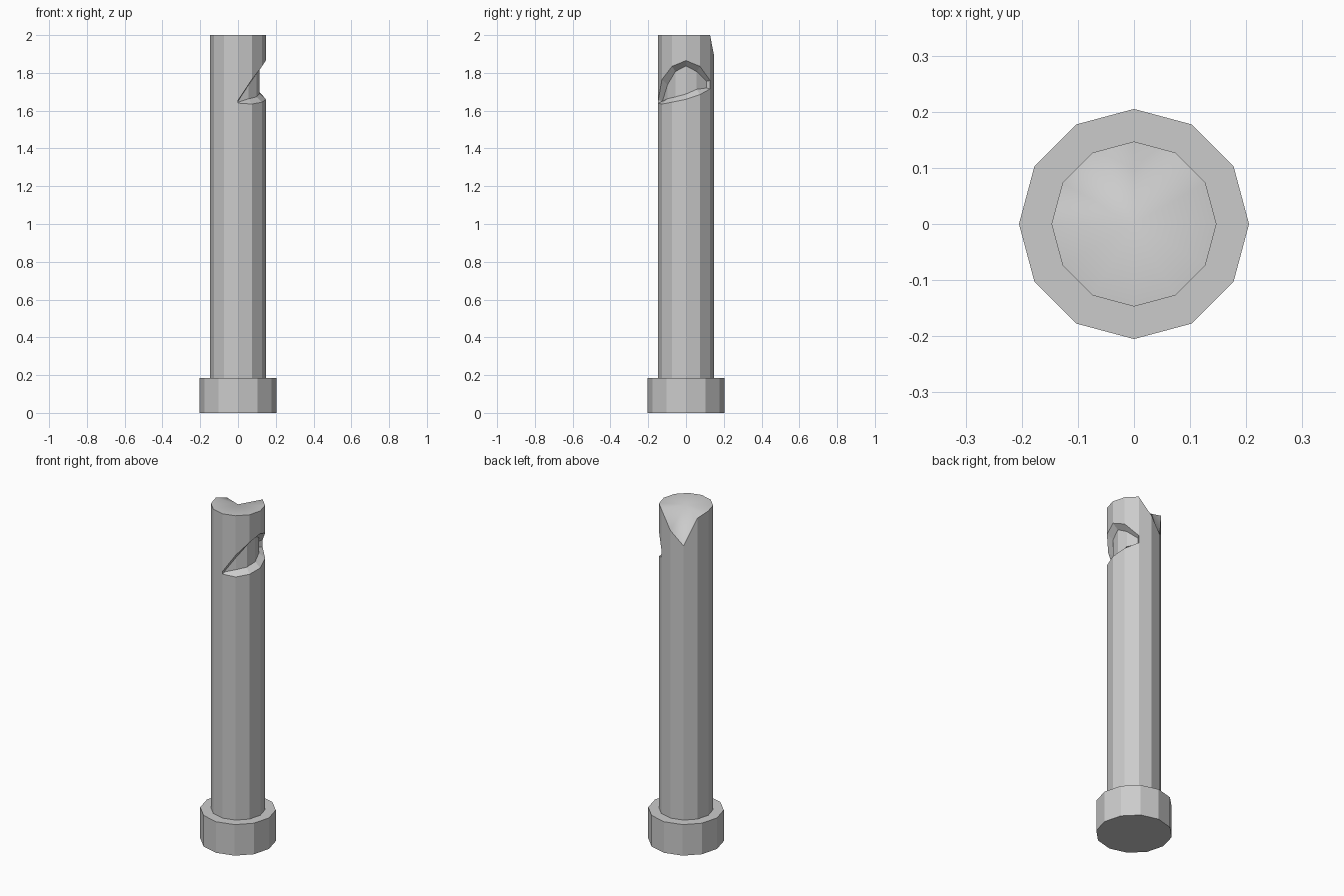
import bpy, bmesh
from math import cos, sin, radians

if "Cube" in bpy.data.objects:
    bpy.data.objects.remove(bpy.data.objects["Cube"])

SIDES = 12
R_BASE, R_SHAFT, R_IN = 0.205, 0.147, 0.113
Z_BASE = 0.185


def finish(bm, name):
    bmesh.ops.recalc_face_normals(bm, faces=bm.faces[:])
    me = bpy.data.meshes.new(name)
    bm.to_mesh(me)
    bm.free()
    ob = bpy.data.objects.new(name, me)
    bpy.context.collection.objects.link(ob)
    return ob


# base collar
bpy.ops.mesh.primitive_cylinder_add(vertices=SIDES, radius=R_BASE, depth=Z_BASE,
                                    location=(0, 0, Z_BASE / 2))
bpy.context.object.name = "base_collar"

# shaft with a notched rim and a recessed side window
rim = {90: 1.90, 120: 1.82, 150: 1.98}
window = {-90: (1.64, 1.655), -60: (1.635, 1.765), -30: (1.645, 1.835),
          0: (1.66, 1.865), 30: (1.685, 1.835), 60: (1.715, 1.76)}
bm = bmesh.new()


def point(a, r, z):
    return bm.verts.new((r * cos(radians(a)), r * sin(radians(a)), z))


angles = list(range(-90, 270, 30))
low = {a: point(a, R_SHAFT, Z_BASE) for a in angles}
top = {a: point(a, R_SHAFT, rim.get(a, 2.0)) for a in angles}
sill, arch, sill_in, arch_in = {}, {}, {}, {}
for a, (b, t) in window.items():
    end = a in (-90, 60)
    r = R_IN + 0.012 if end else R_IN
    inset = 0.005 if end else 0.028
    sill[a], arch[a] = point(a, R_SHAFT, b), point(a, R_SHAFT, t)
    sill_in[a], arch_in[a] = point(a, r, b + inset), point(a, r, t - inset)

for i, a in enumerate(angles):
    n = angles[(i + 1) % SIDES]
    if a in window and n in window:
        rows = (low, sill, sill_in, arch_in, arch, top)
        for p, q in zip(rows, rows[1:]):
            bm.faces.new((p[a], p[n], q[n], q[a]))
    else:
        # full-height side, sharing the window end points
        left = [arch[a], sill[a]] if a in window else []
        right = [sill[n], arch[n]] if n in window else []
        bm.faces.new([low[a], low[n]] + right + [top[n], top[a]] + left)

# end walls of the window
for a in (-90, 60):
    bm.faces.new((sill[a], sill_in[a], arch_in[a], arch[a]))

# softly shaded top fan and flat underside
centre = bm.verts.new((0, 0, 2.0))
for i, a in enumerate(angles):
    f = bm.faces.new((top[a], top[angles[(i + 1) % SIDES]], centre))
    f.smooth = True
bm.faces.new([low[a] for a in reversed(angles)])
finish(bm, "shaft")
